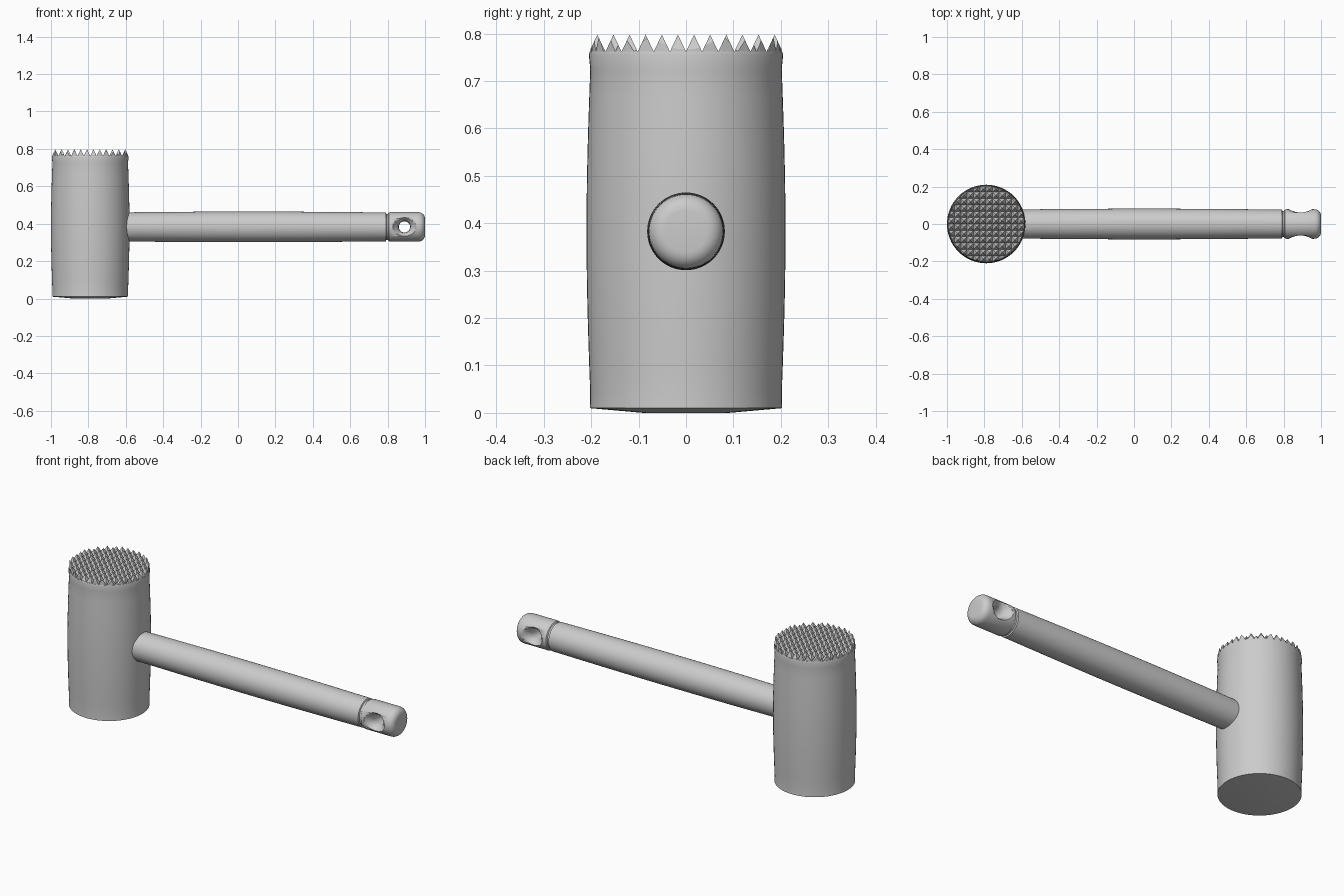
import bpy, bmesh, math
from mathutils import Matrix, Vector

cube = bpy.data.objects.get("Cube")
if cube:
    bpy.data.objects.remove(cube, do_unlink=True)

grey = bpy.data.materials.new("plain_grey")
grey.use_nodes = True
grey.diffuse_color = (0.6, 0.6, 0.6, 1)
grey.node_tree.nodes["Principled BSDF"].inputs["Base Color"].default_value = (0.6, 0.6, 0.6, 1)

HEAD_X, DECK, HEAD_R = -0.79, 0.762, 0.203


def finish(name, bm, matrix):
    bmesh.ops.recalc_face_normals(bm, faces=bm.faces)
    mesh = bpy.data.meshes.new(name)
    bm.to_mesh(mesh)
    bm.free()
    mesh.transform(matrix)
    mesh.materials.append(grey)
    obj = bpy.data.objects.new(name, mesh)
    bpy.context.collection.objects.link(obj)
    return obj


def lathe(name, profile, matrix, sides=64):
    """Turn (radius, height) points around z and cap both ends."""
    bm = bmesh.new()
    rings = [[bm.verts.new((r * math.cos(a), r * math.sin(a), h))
              for a in (math.tau * i / sides for i in range(sides))] for r, h in profile]
    for low, high in zip(rings, rings[1:]):
        for i in range(sides):
            j = (i + 1) % sides
            bm.faces.new((low[i], low[j], high[j], high[i]))
    bm.faces.new(rings[0])
    bm.faces.new(rings[-1])
    return finish(name, bm, matrix)


def boolean(obj, cutter, operation):
    mod = obj.modifiers.new("cut", 'BOOLEAN')
    mod.operation, mod.object, mod.solver = operation, cutter, 'EXACT'
    cutter.hide_render = True
    cutter.hide_set(True)


def smooth(obj, degrees):
    bpy.ops.object.select_all(action='DESELECT')
    obj.select_set(True)
    bpy.context.view_layer.objects.active = obj
    bpy.ops.object.shade_smooth_by_angle(angle=math.radians(degrees))


# Barrel-shaped head with a slightly domed striking face
at_head = Matrix.Translation((HEAD_X, 0, 0))
barrel = [(0.09, 0), (HEAD_R, 0.01), (0.202, 0.04)]
for i in range(1, 12):
    t = i / 12
    barrel.append((0.202 + 0.008 * math.sin(math.pi * t), 0.04 + 0.685 * t))
barrel += [(0.202, 0.725), (0.205, 0.755), (HEAD_R, DECK)]
head = lathe("head", barrel, at_head)
smooth(head, 30)

# Grid of pyramid teeth, trimmed to the round face
PITCH, COUNT, TIP = 0.034, 14, 0.036
bm = bmesh.new()
half = PITCH * COUNT / 2
grid = [[bm.verts.new((i * PITCH - half, j * PITCH - half, DECK))
         for j in range(COUNT + 1)] for i in range(COUNT + 1)]
floor = {}
for i in range(COUNT):
    for j in range(COUNT):
        base = [grid[i][j], grid[i + 1][j], grid[i + 1][j + 1], grid[i][j + 1]]
        middle = sum((v.co for v in base), Vector()) / 4
        tip = bm.verts.new(middle + Vector((0, 0, TIP)))
        for k in range(4):
            bm.faces.new((base[k], base[(k + 1) % 4], tip))
# Close the block below so it can be trimmed as a solid
rim = [e for e in bm.edges if e.is_boundary]
skirt = bmesh.ops.extrude_edge_only(bm, edges=rim)["geom"]
lower = [g for g in skirt if isinstance(g, bmesh.types.BMVert)]
for v in lower:
    v.co.z -= 0.02
bmesh.ops.contextual_create(bm, geom=[g for g in skirt if isinstance(g, bmesh.types.BMEdge)
                                      and g.is_boundary])
teeth = finish("teeth", bm, at_head)
trimmer = lathe("teeth_trimmer", [(HEAD_R - 0.001, DECK - 0.01), (HEAD_R - 0.001, DECK + 0.1)], at_head)
boolean(teeth, trimmer, 'INTERSECT')

# Turned handle with a groove and a rounded end knob
axis = Matrix.Translation((0, 0, 0.383)) @ Matrix.Rotation(math.pi / 2, 4, 'Y')
START, GROOVE = -0.68, 0.79
shaft = []
for i in range(13):
    t = i / 12
    shaft.append((0.077 + 0.005 * math.sin(math.pi * t), START + (GROOVE - START) * t))
shaft += [(0.07, 0.793), (0.07, 0.802), (0.076, 0.806), (0.079, 0.815), (0.079, 0.96)]
for i in range(1, 7):
    a = math.pi / 2 * i / 6
    shaft.append((0.044 + 0.035 * math.cos(a), 0.965 + 0.035 * math.sin(a)))
handle = lathe("handle", shaft, axis)

# Flared hanging hole through the knob
flare = [(0.075, 0.095), (0.062, 0.078), (0.05, 0.062), (0.04, 0.052), (0.033, 0.04), (0.03, 0.02)]
hole = lathe("hanging_hole_cutter", [(r, -h) for r, h in flare] + flare[::-1],
             Matrix.Translation((0.89, 0, 0.383)) @ Matrix.Rotation(math.pi / 2, 4, 'X'), 32)
smooth(hole, 40)
boolean(handle, hole, 'DIFFERENCE')
smooth(handle, 35)
